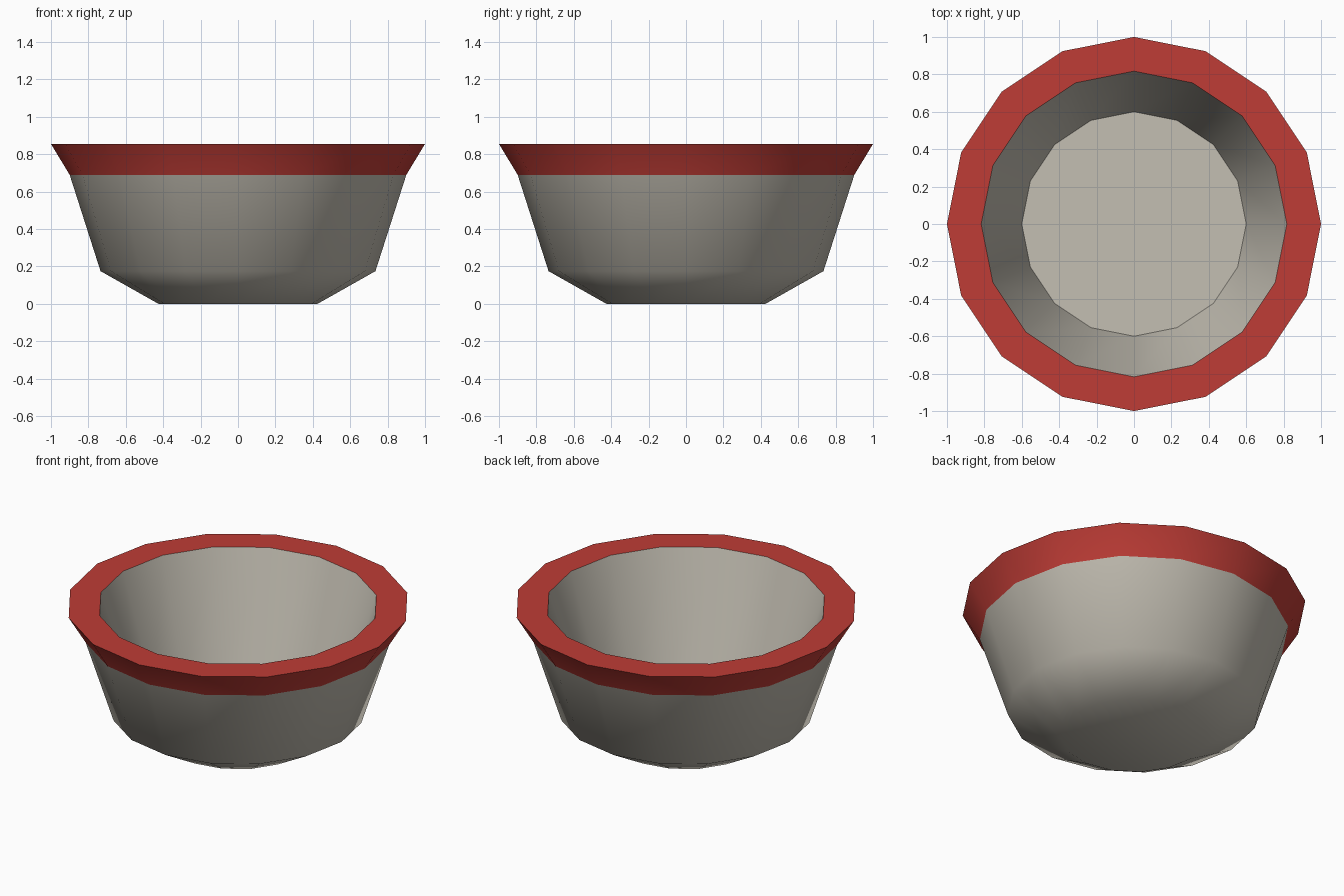
import bpy
import bmesh
from math import cos, sin, tau, radians

cube = bpy.data.objects.get("Cube")
if cube:
    bpy.data.objects.remove(cube, do_unlink=True)

SIDES = 16


def make_material(name, rgb):
    mat = bpy.data.materials.new(name)
    mat.use_nodes = True
    mat.diffuse_color = (*rgb, 1)
    mat.node_tree.nodes["Principled BSDF"].inputs["Base Color"].default_value = (*rgb, 1)
    return mat


clay = make_material("warm_grey", (0.55, 0.52, 0.45))
red = make_material("rim_red", (0.52, 0.046, 0.037))

# Profile from the underside, up the outside, over the rim, down to the inner floor
profile = [(0.425, 0), (0.735, 0.175), (0.9, 0.69), (1.0, 0.855), (0.817, 0.855), (0.6, 0.175)]
RED_BANDS = (2, 3)  # flared collar and top of the rim

bm = bmesh.new()
rings = [
    [bm.verts.new((r * cos(tau * i / SIDES), r * sin(tau * i / SIDES), z)) for i in range(SIDES)]
    for r, z in profile
]

# Walls between neighbouring rings
for band, (low, high) in enumerate(zip(rings, rings[1:])):
    for i in range(SIDES):
        j = (i + 1) % SIDES
        face = bm.faces.new((low[i], low[j], high[j], high[i]))
        face.material_index = 1 if band in RED_BANDS else 0

# Underside and inner floor
bm.faces.new(rings[0][::-1])
bm.faces.new(rings[-1])
bmesh.ops.recalc_face_normals(bm, faces=bm.faces)

mesh = bpy.data.meshes.new("bowl")
bm.to_mesh(mesh)
bm.free()
mesh.materials.append(clay)
mesh.materials.append(red)

bowl = bpy.data.objects.new("bowl", mesh)
bpy.context.collection.objects.link(bowl)

# Smooth walls with a crisp rim and inner floor edge
bpy.ops.object.select_all(action="DESELECT")
bowl.select_set(True)
bpy.context.view_layer.objects.active = bowl
bpy.ops.object.shade_smooth_by_angle(angle=radians(50))
